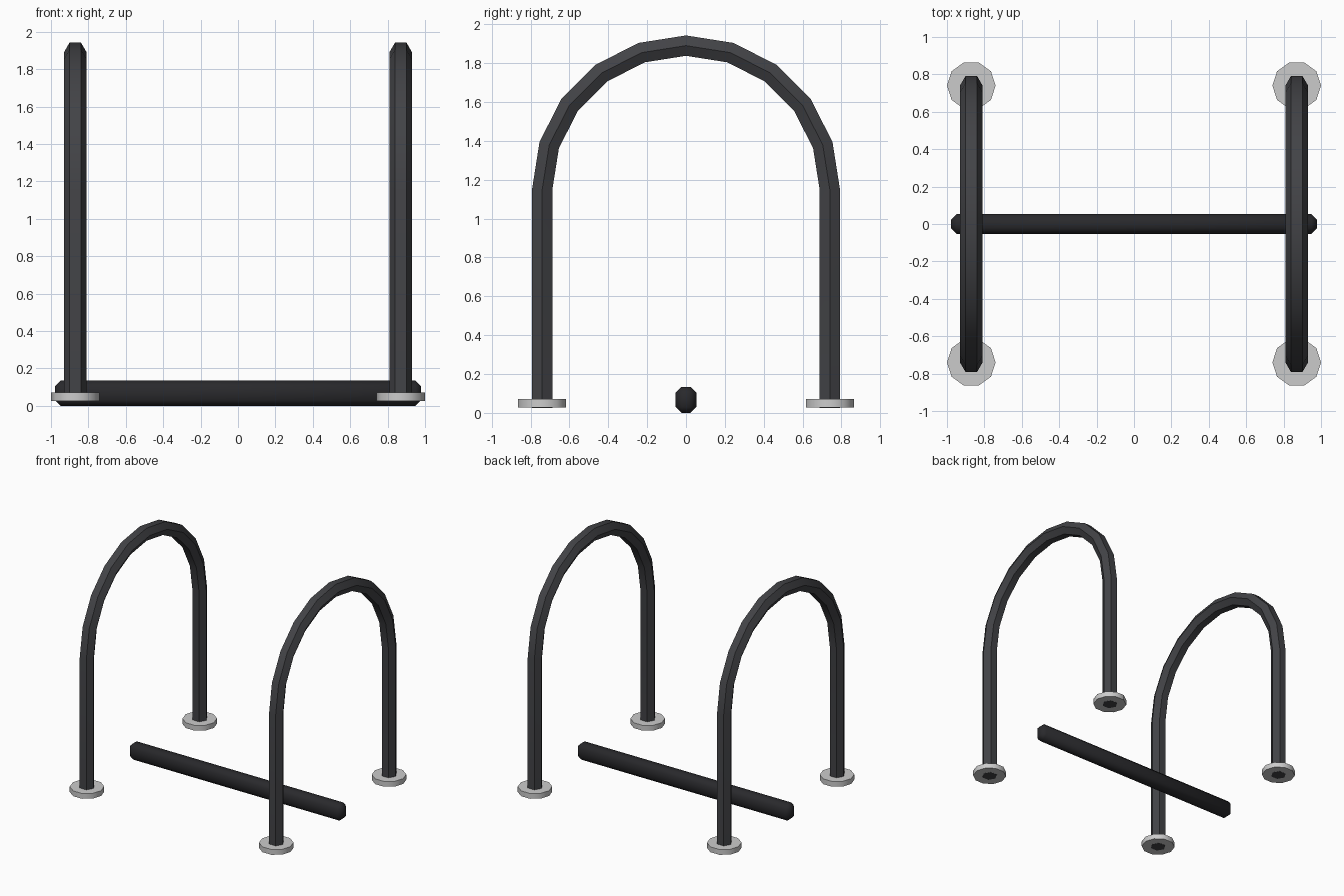
import bpy, bmesh, math

if "Cube" in bpy.data.objects:
    bpy.data.objects.remove(bpy.data.objects["Cube"])

ARCH_X, LEG_Y = 0.87, 0.74      # arch planes and leg spacing
FOOT_Z, FOOT_H = 0.027, 0.044
SPRING_Z = 1.15                 # height where legs turn into the arch
TUBE_R = 0.0605


def material(name, color):
    m = bpy.data.materials.new(name)
    m.diffuse_color = (*color, 1)
    m.use_nodes = True
    m.node_tree.nodes["Principled BSDF"].inputs["Base Color"].default_value = m.diffuse_color
    return m


def smooth(obj, degrees):
    bpy.ops.object.select_all(action='DESELECT')
    obj.select_set(True)
    bpy.context.view_layer.objects.active = obj
    bpy.ops.object.shade_smooth_by_angle(angle=math.radians(degrees))


arch_mat = material("dark_tube", (0.055, 0.056, 0.062))
bar_mat = material("black_bar", (0.022, 0.022, 0.025))


# Hexagonal tube: straight leg, ten-segment half circle, straight leg
def make_arch(name, x):
    path = [(LEG_Y, FOOT_Z - 0.001, 0.0)]
    for i in range(11):
        a = math.pi * i / 10
        path.append((LEG_Y * math.cos(a), SPRING_Z + LEG_Y * math.sin(a), a))
    path.append((-LEG_Y, FOOT_Z - 0.001, math.pi))
    bm = bmesh.new()
    rings = []
    for y, z, a in path:
        ring = []
        for k in range(6):
            t = math.tau * k / 6
            out = TUBE_R * math.sin(t)
            ring.append(bm.verts.new((x + TUBE_R * math.cos(t),
                                      y + out * math.cos(a),
                                      z + out * math.sin(a))))
        rings.append(ring)
    for r0, r1 in zip(rings, rings[1:]):
        for k in range(6):
            n = (k + 1) % 6
            bm.faces.new((r0[k], r0[n], r1[n], r1[k]))
    bm.faces.new(rings[0])
    bm.faces.new(rings[-1])
    bmesh.ops.recalc_face_normals(bm, faces=bm.faces)
    me = bpy.data.meshes.new(name)
    bm.to_mesh(me)
    bm.free()
    me.materials.append(arch_mat)
    obj = bpy.data.objects.new(name, me)
    bpy.context.collection.objects.link(obj)
    smooth(obj, 30)


# Ten-sided disc foot under each leg
def make_foot(name, x, y):
    bpy.ops.mesh.primitive_cylinder_add(
        vertices=10, radius=0.13, depth=FOOT_H,
        location=(x, y, FOOT_Z + FOOT_H / 2), rotation=(0, 0, math.pi / 2))
    obj = bpy.context.object
    obj.name = name
    smooth(obj, 40)


for side, sx in (("left", -1), ("right", 1)):
    make_arch(side + "_arch", sx * ARCH_X)
    for end, sy in (("front", -1), ("back", 1)):
        make_foot(f"{end}_{side}_foot", sx * ARCH_X, sy * LEG_Y)

# Chamfered floor bar joining the two sides
bpy.ops.mesh.primitive_cube_add(size=1, location=(0, 0, 0.067))
bar = bpy.context.object
bar.name = "floor_bar"
bar.scale = (1.956, 0.106, 0.134)
bpy.ops.object.transform_apply(location=False, rotation=False, scale=True)
bevel = bar.modifiers.new("chamfer", 'BEVEL')
bevel.width = 0.03
bevel.segments = 1
bpy.ops.object.modifier_apply(modifier=bevel.name)
bar.data.materials.append(bar_mat)
smooth(bar, 60)
